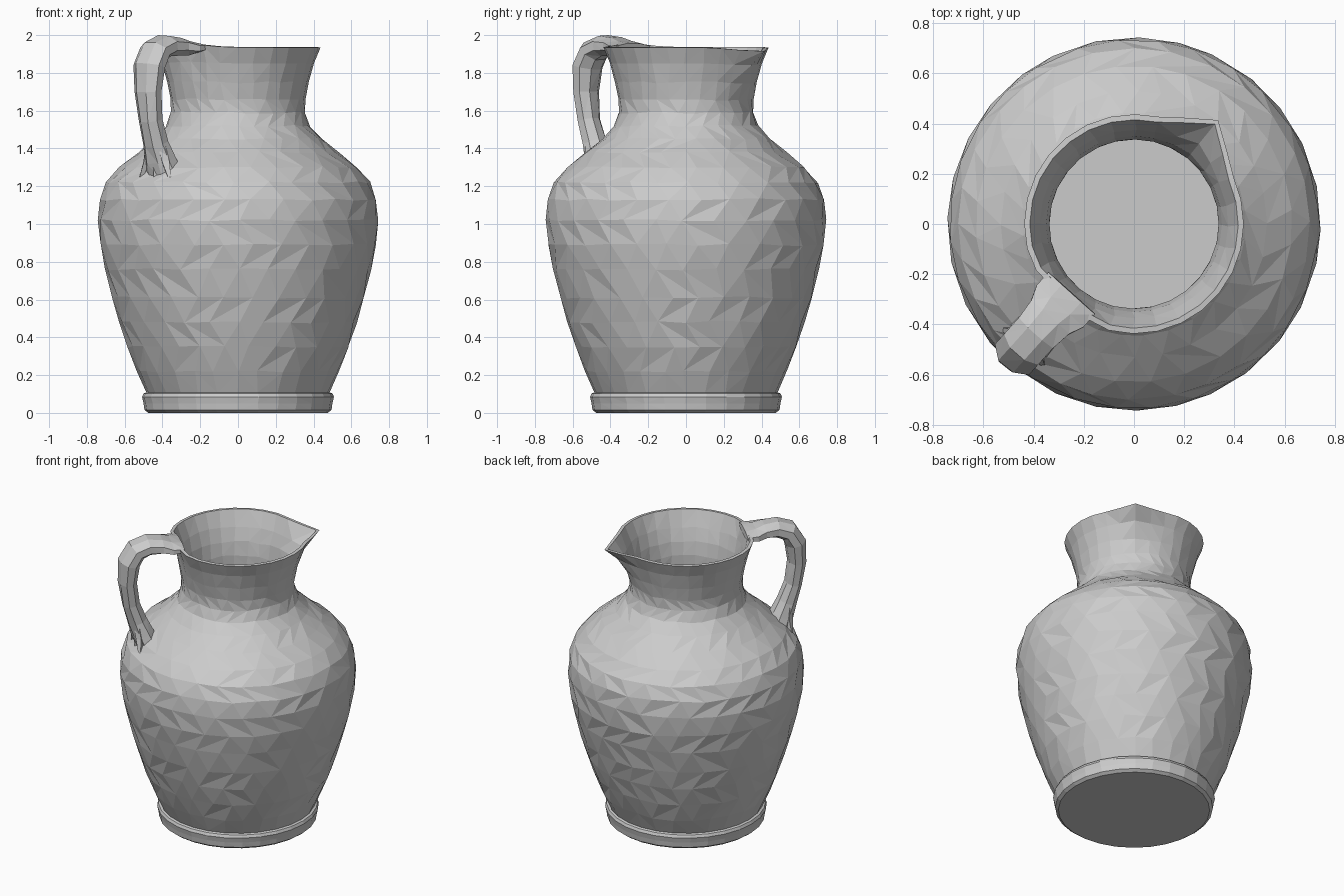
import bpy, bmesh, math, random

if "Cube" in bpy.data.objects:
    bpy.data.objects.remove(bpy.data.objects["Cube"])

random.seed(4)
SIDES = 28
SPOUT = math.radians(51)
GRIP = math.radians(228)


def ang_diff(a, b):
    return (a - b + math.pi) % (2 * math.pi) - math.pi


def bell(a, centre, width):
    return math.exp(-(ang_diff(a, centre) / width) ** 2)


def finish(bm, name):
    bmesh.ops.recalc_face_normals(bm, faces=bm.faces)
    mesh = bpy.data.meshes.new(name)
    bm.to_mesh(mesh)
    bm.free()
    obj = bpy.data.objects.new(name, mesh)
    bpy.context.collection.objects.link(obj)
    return obj


def skin(bm, rings):
    # Join neighbouring rings with randomly split, flat triangles
    for lo, hi in zip(rings, rings[1:]):
        n = len(lo)
        for i in range(n):
            a, b, c, d = lo[i], lo[(i + 1) % n], hi[(i + 1) % n], hi[i]
            tris = ((a, b, c), (a, c, d)) if random.random() < .5 else ((a, b, d), (b, c, d))
            for t in tris:
                bm.faces.new(t)
    bm.faces.new(rings[0][::-1])
    bm.faces.new(rings[-1])


# Jug body: foot, belly, neck, rim, then back down the inside to the floor
outer = [(.475, 0), (.495, .015), (.5, .05), (.508, .085), (.5, .103), (.485, .108),
         (.535, .22), (.587, .35), (.63, .48), (.668, .61), (.705, .76), (.732, .89),
         (.743, 1.02), (.734, 1.13), (.70, 1.22), (.63, 1.3), (.53, 1.38), (.445, 1.45),
         (.382, 1.52), (.357, 1.59), (.357, 1.66), (.375, 1.75), (.402, 1.85), (.437, 1.935)]
inner = [(.415, 1.937), (.375, 1.83), (.35, 1.74), (.337, 1.65), (.337, 1.58), (.365, 1.51),
         (.51, 1.36), (.675, 1.2), (.715, 1.02), (.68, .76), (.605, .48), (.51, .22), (.455, .1)]

bm = bmesh.new()
rings = []
for k, (r, z) in enumerate(outer + inner):
    ring = []
    lip = max(0, (z - 1.66) / .275) ** 2
    loose = .12 if .12 < z < 1.9 else .03
    for i in range(SIDES):
        step = 2 * math.pi / SIDES
        a = SPOUT + step * (i + (.5 * (k % 2) if .12 < z < 1.6 else 0))
        a += step * random.uniform(-loose, loose) * (0 if i == 0 else 1)
        rr = r + lip * (.095 * bell(a, SPOUT, .22) - .035 * bell(a, GRIP, .3))
        zz = z + lip * (.02 * bell(a, GRIP, .4) - .02 * bell(a, SPOUT, .4))
        if .15 < z < 1.85:
            zz += random.uniform(-.006, .006)
        ring.append(bm.verts.new((rr * math.cos(a), rr * math.sin(a), zz)))
    rings.append(ring)
skin(bm, rings)
finish(bm, "jug_body")

# Handle: (radius, height, half thickness, half width) along its path
path = [(.37, 1.935, .022, .13), (.44, 1.93, .04, .13), (.5, 1.94, .05, .105),
        (.58, 1.943, .057, .095), (.655, 1.915, .062, .095), (.702, 1.835, .064, .095),
        (.712, 1.7, .055, .08), (.692, 1.55, .053, .068), (.65, 1.43, .058, .072),
        (.615, 1.345, .07, .09), (.58, 1.26, .075, .11)]
ca, sa = math.cos(GRIP), math.sin(GRIP)
bm = bmesh.new()
rings = []
for k, (r, z, thick, wide) in enumerate(path):
    p, q = path[max(k - 1, 0)], path[min(k + 1, len(path) - 1)]
    length = math.hypot(q[0] - p[0], q[1] - p[1])
    nr, nz = -(q[1] - p[1]) / length, (q[0] - p[0]) / length
    ring = []
    for i in range(8):
        t = 2 * math.pi * (i + .5) / 8
        u, w = thick * 1.06 * math.cos(t), wide * 1.04 * math.sin(t)
        u *= random.uniform(.93, 1.05)
        rad = r + nr * u
        ring.append(bm.verts.new((rad * ca - w * sa, rad * sa + w * ca, z + nz * u)))
    rings.append(ring)
skin(bm, rings)
finish(bm, "handle")

# Pinched clay ridges where the handle meets the shoulder
for n, side in enumerate((-1, 0, 1)):
    bm = bmesh.new()
    rings = []
    for r, z, w, size in ((.655, 1.44, .035, .03), (.645, 1.33, .065, .028), (.655, 1.25, .10, .012)):
        ring = []
        for i in range(4):
            t = math.pi / 2 * i
            rad, off = r + size * math.cos(t), side * w + size * math.sin(t)
            ring.append(bm.verts.new((rad * ca - off * sa, rad * sa + off * ca, z)))
        rings.append(ring)
    skin(bm, rings)
    finish(bm, f"handle_ridge_{n + 1}")
